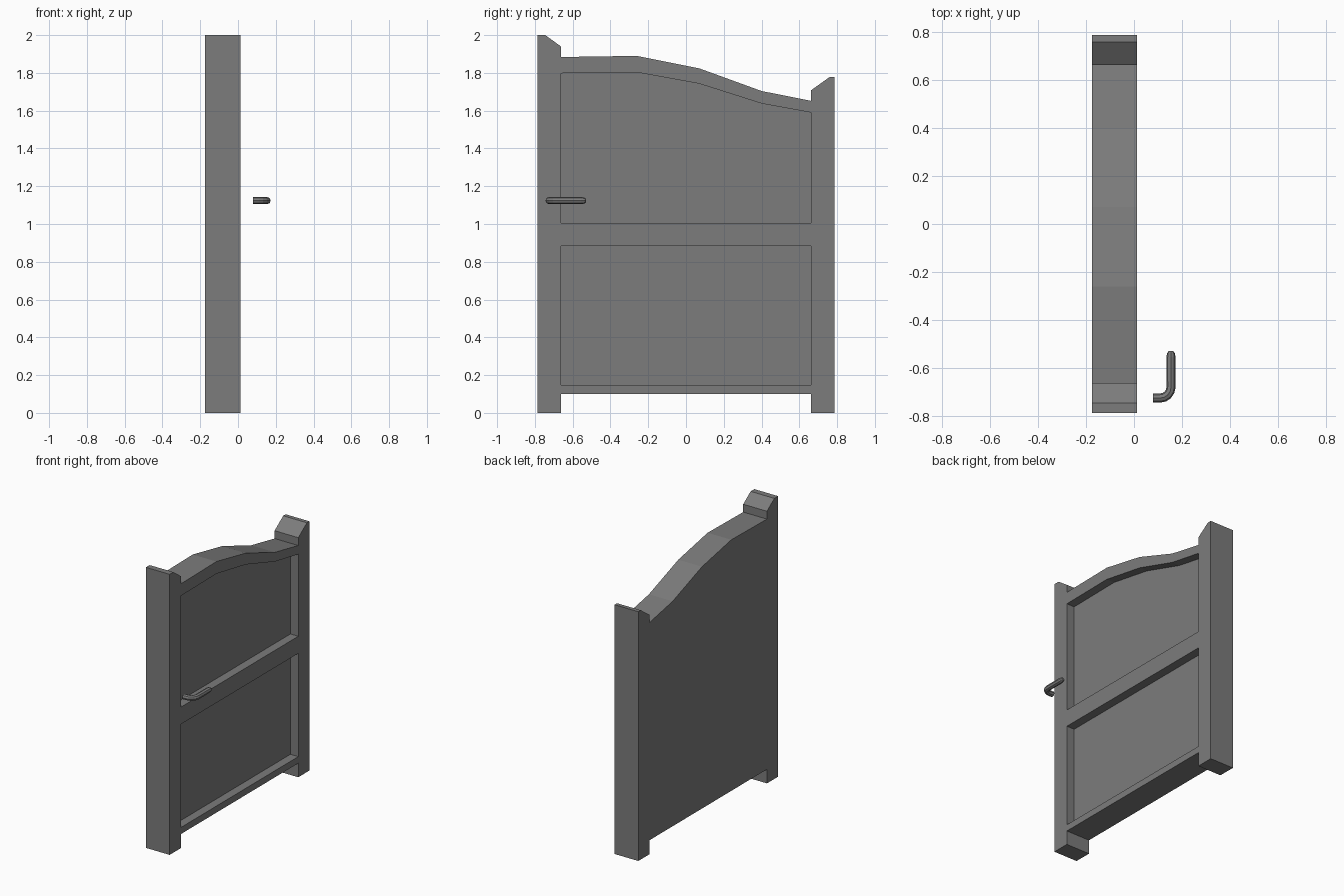
import bpy, bmesh, math

if "Cube" in bpy.data.objects:
    bpy.data.objects.remove(bpy.data.objects["Cube"])

BACK, FRONT, PANEL = -0.175, 0.012, -0.05
POST = 0.662  # inner face of both posts

# Dark grey paint
paint = bpy.data.materials.new("dark_grey")
paint.diffuse_color = (0.2, 0.2, 0.2, 1)
paint.use_nodes = True
paint.node_tree.nodes["Principled BSDF"].inputs["Base Color"].default_value = paint.diffuse_color


def prism(name, outline, x0, x1):
    """Extrude a (y, z) outline along x."""
    bm = bmesh.new()
    face = bm.faces.new([bm.verts.new((x0, y, z)) for y, z in outline])
    ext = bmesh.ops.extrude_face_region(bm, geom=[face])
    moved = [v for v in ext["geom"] if isinstance(v, bmesh.types.BMVert)]
    bmesh.ops.translate(bm, verts=moved, vec=(x1 - x0, 0, 0))
    bmesh.ops.recalc_face_normals(bm, faces=bm.faces)
    mesh = bpy.data.meshes.new(name)
    bm.to_mesh(mesh)
    bm.free()
    mesh.materials.append(paint)
    obj = bpy.data.objects.new(name, mesh)
    bpy.context.collection.objects.link(obj)
    return obj


# Gate silhouette: two posts with sloped caps, swept top rail, raised bottom
gate = prism("gate_leaf", [
    (-0.787, 0), (-POST, 0), (-POST, 0.10), (POST, 0.10), (POST, 0), (0.787, 0),
    (0.787, 1.777), (0.759, 1.777), (POST, 1.708), (POST, 1.652),
    (0.40, 1.704), (0.07, 1.824), (-0.26, 1.89), (-POST, 1.884),
    (-POST, 1.94), (-0.745, 2.0), (-0.787, 2.0)], BACK, FRONT)

# Recessed panels on the front side
recesses = {
    "lower_recess": [(-POST, 0.147), (POST, 0.147), (POST, 0.883), (-POST, 0.883)],
    "upper_recess": [(-POST, 1.005), (POST, 1.005), (POST, 1.59), (0.40, 1.638),
                     (0.07, 1.743), (-0.26, 1.803), (-POST, 1.798)],
}
bpy.context.view_layer.objects.active = gate
for name, outline in recesses.items():
    cutter = prism(name, outline, PANEL, FRONT + 0.1)
    cutter.hide_render = True
    mod = gate.modifiers.new(name, "BOOLEAN")
    mod.operation = "DIFFERENCE"
    mod.solver = "EXACT"
    mod.object = cutter
    bpy.ops.object.modifier_apply(modifier=mod.name)
    bpy.data.objects.remove(cutter)

# Lever handle: faceted bent tube with a rounded tip
Z, BEND = 1.124, 0.045
cx, cy = 0.154 - BEND, -0.725 + BEND
path = [(0.08, -0.725, 1)]
for i in range(5):
    a = math.radians(-90 + 22.5 * i)
    path.append((cx + BEND * math.cos(a), cy + BEND * math.sin(a), 1))
path += [(0.154, -0.555, 1), (0.154, -0.538, 0.85), (0.154, -0.53, 0.5)]
curve = bpy.data.curves.new("handle", "CURVE")
curve.dimensions = "3D"
curve.bevel_depth = 0.019
curve.bevel_resolution = 2
curve.use_fill_caps = True
curve.materials.append(paint)
spline = curve.splines.new("POLY")
spline.points.add(len(path) - 1)
for p, (x, y, r) in zip(spline.points, path):
    p.co = (x, y, Z, 1)
    p.radius = r
handle = bpy.data.objects.new("handle", curve)
bpy.context.collection.objects.link(handle)
bpy.ops.object.select_all(action="DESELECT")
handle.select_set(True)
bpy.context.view_layer.objects.active = handle
bpy.ops.object.convert(target="MESH")
bpy.ops.object.shade_flat()
